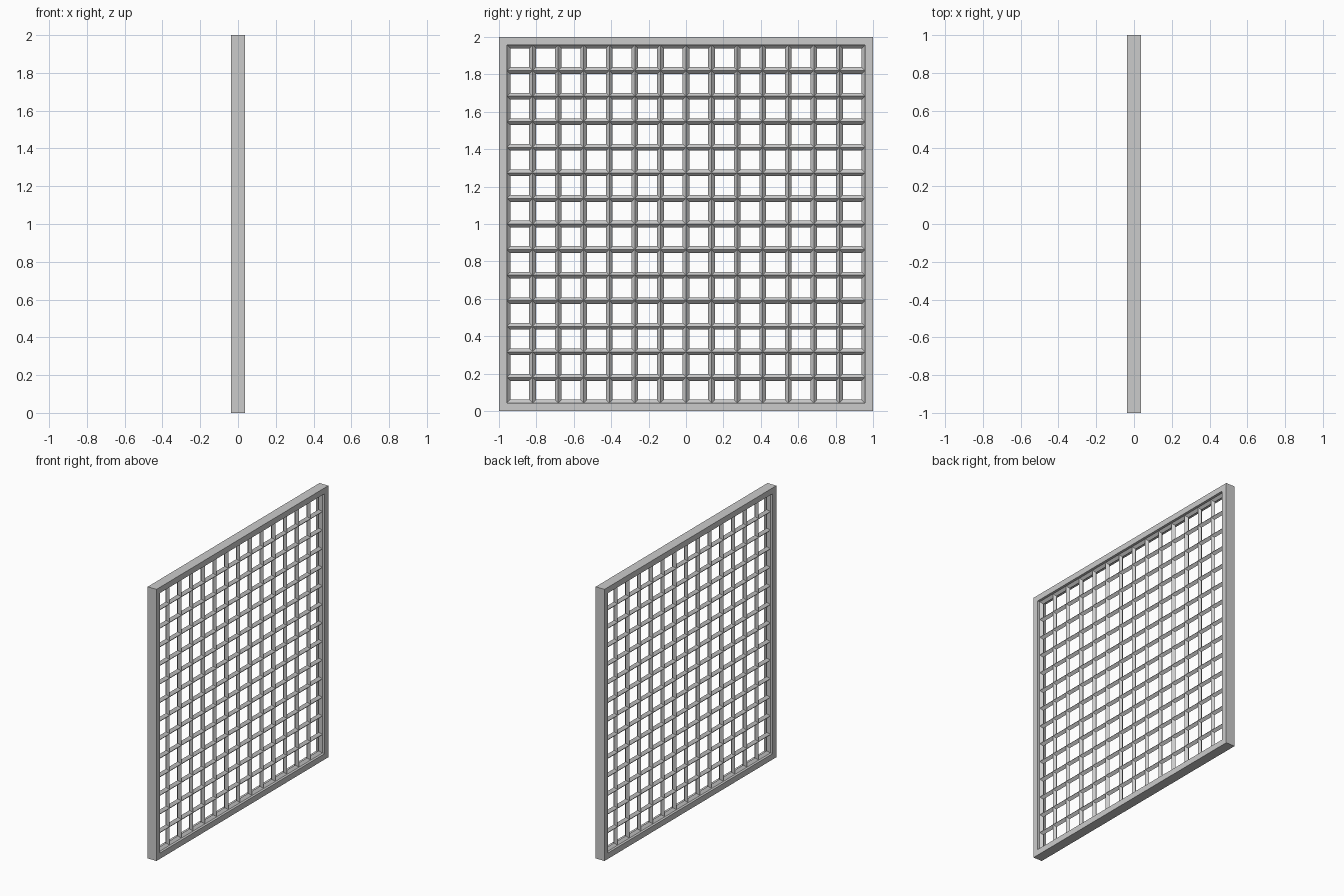
import bpy, bmesh
from mathutils import Matrix

if "Cube" in bpy.data.objects:
    bpy.data.objects.remove(bpy.data.objects["Cube"])

HALF_X = 0.036    # half depth of the frame
INNER = 0.957     # half size of the frame opening
CELLS = 14
BAR_R = 0.018     # half diagonal of the diamond bars


def finish(bm, name):
    bmesh.ops.recalc_face_normals(bm, faces=bm.faces)
    mesh = bpy.data.meshes.new(name)
    bm.to_mesh(mesh)
    bm.free()
    obj = bpy.data.objects.new(name, mesh)
    obj.location.z = 1
    bpy.context.collection.objects.link(obj)
    return obj


# Square outer frame, mitred at the corners
bm = bmesh.new()
rings = []
for x, s in ((-HALF_X, 1), (HALF_X, 1), (HALF_X, INNER), (-HALF_X, INNER)):
    rings.append([bm.verts.new((x, a * s, b * s))
                  for a, b in ((-1, -1), (1, -1), (1, 1), (-1, 1))])
for r in range(4):
    a, b = rings[r], rings[(r + 1) % 4]
    for i in range(4):
        j = (i + 1) % 4
        bm.faces.new((a[i], a[j], b[j], b[i]))
finish(bm, "outer_frame")


# Lattice bars with a diamond section, including those lining the frame
def bars(name, horizontal):
    bm = bmesh.new()
    for i in range(CELLS + 1):
        p = INNER * (2 * i / CELLS - 1)
        if horizontal:
            m = Matrix.Translation((0, 0, p)) @ Matrix.Rotation(1.5707963, 4, 'X')
        else:
            m = Matrix.Translation((0, p, 0))
        bmesh.ops.create_cone(bm, cap_ends=True, segments=4, radius1=BAR_R,
                              radius2=BAR_R, depth=2 * INNER + 0.01, matrix=m)
    return finish(bm, name)


bars("vertical_bars", False)
bars("horizontal_bars", True)
